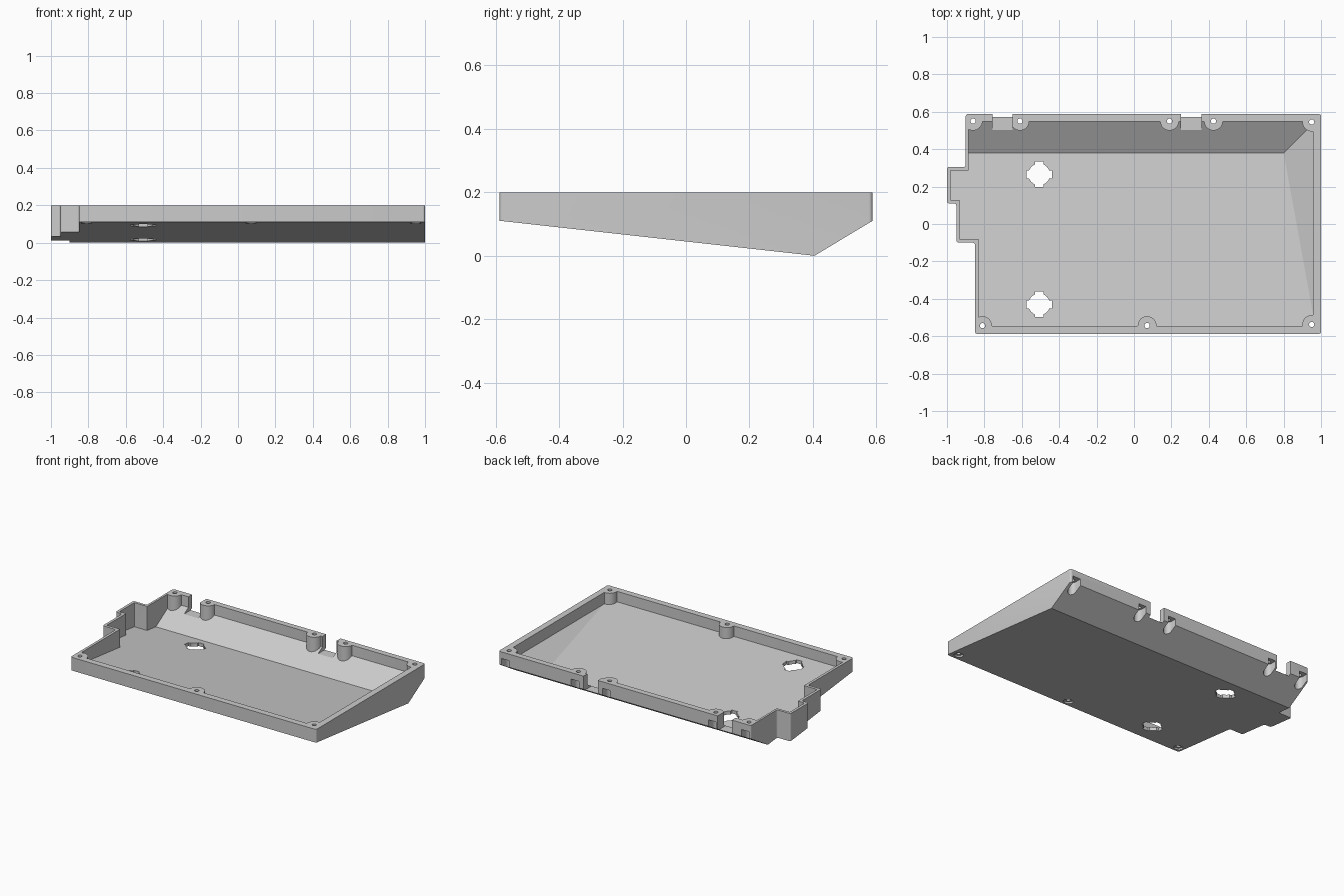
import bpy, bmesh, math
from mathutils import Vector

cube = bpy.data.objects.get("Cube")
if cube:
    bpy.data.objects.remove(cube, do_unlink=True)

plastic = bpy.data.materials.new("grey_plastic")
plastic.use_nodes = True
GREY = (0.6, 0.6, 0.6, 1)
plastic.diffuse_color = GREY
plastic.node_tree.nodes["Principled BSDF"].inputs["Base Color"].default_value = GREY


def to_object(name, bm):
    bmesh.ops.recalc_face_normals(bm, faces=bm.faces)
    mesh = bpy.data.meshes.new(name)
    bm.to_mesh(mesh)
    bm.free()
    mesh.materials.append(plastic)
    obj = bpy.data.objects.new(name, mesh)
    bpy.context.collection.objects.link(obj)
    return obj


def prism(name, points, z0, z1):
    bm = bmesh.new()
    face = bm.faces.new([bm.verts.new((x, y, z0)) for x, y in points])
    top = bmesh.ops.extrude_face_region(bm, geom=[face])["geom"]
    for v in top:
        if isinstance(v, bmesh.types.BMVert):
            v.co.z = z1
    return to_object(name, bm)


def box(name, x0, x1, y0, y1, z0, z1):
    return prism(name, [(x0, y0), (x1, y0), (x1, y1), (x0, y1)], z0, z1)


def cylinder(name, x, y, r, z0, z1, sides=32):
    ring = [(x + r * math.cos(math.tau * i / sides),
             y + r * math.sin(math.tau * i / sides)) for i in range(sides)]
    return prism(name, ring, z0, z1)


def above_planes(name, planes):
    """Large block trimmed to the space above sloping planes."""
    bm = bmesh.new()
    bmesh.ops.create_cube(bm, size=4)
    for point, normal in planes:
        bmesh.ops.bisect_plane(bm, geom=bm.verts[:] + bm.edges[:] + bm.faces[:],
                               plane_co=point, plane_no=Vector(normal).normalized(),
                               clear_inner=True)
        bmesh.ops.holes_fill(bm, edges=[e for e in bm.edges if e.is_boundary])
    return to_object(name, bm)


def boolean(target, tool, operation="DIFFERENCE"):
    mod = target.modifiers.new("cut", "BOOLEAN")
    mod.object, mod.operation, mod.solver = tool, operation, "EXACT"
    bpy.context.view_layer.objects.active = target
    bpy.ops.object.modifier_apply(modifier=mod.name)
    bpy.data.objects.remove(tool, do_unlink=True)


def round_uprights(obj, radius):
    bm = bmesh.new()
    bm.from_mesh(obj.data)
    edges = [e for e in bm.edges if len(e.link_faces) == 2
             and abs(e.verts[0].co.z - e.verts[1].co.z) > 0.1
             and e.calc_face_angle() > 0.6]
    bmesh.ops.bevel(bm, geom=edges, offset=radius, segments=4, profile=0.5,
                    affect="EDGES", clamp_overlap=True)
    bm.to_mesh(obj.data)
    bm.free()


# Outer shell: stepped outline with a two-slope underside
tray = prism("tray_case", [(-.9, .588), (1, .588), (1, -.588), (-.85, -.588), (-.85, -.1),
                           (-.95, -.1), (-.95, .11), (-1, .11), (-1, .305), (-.9, .305)], -1, .2)
round_uprights(tray, .012)
ridge = (0, .405, 0)
boolean(tray, above_planes("underside", [(ridge, (0, .11, .99)), (ridge, (0, -.11, .183))]),
        "INTERSECT")

# Cavity with bosses left standing, sloped floor, back and left side
back_screws = [(-.86, .55), (-.61, .55), (.19, .55), (.425, .55), (.95, .545)]
front_screws = [(-.81, -.543), (.07, -.543), (.95, -.537)]
cavity = prism("cavity", [(-.885, .548), (.957, .548), (.957, -.545), (-.832, -.545),
                          (-.832, -.08), (-.932, -.08), (-.932, .127), (-.982, .127),
                          (-.982, .287), (-.885, .287)], -1, .5)
for x, y in back_screws + front_screws:
    boolean(cavity, cylinder("boss", x, y, .05, -1.2, .7))
round_uprights(cavity, .014)
inner = (.8, .38, .026)
boolean(cavity, above_planes("floor", [(inner, (0, .11, .99)), (inner, (0, -.61, 1)),
                                       (inner, (-.61, 0, 1))]), "INTERSECT")
boolean(tray, cavity)

# Cable notches in the back wall
for x0, x1 in [(-.757, -.65), (.252, .36)]:
    boolean(tray, box("notch", x0, x1, .45, .7, .1, .4))

# Screw holes and the nut pockets beneath them
for x, y in back_screws + front_screws:
    boolean(tray, cylinder("screw_hole", x, y, .014, -.2, .4, 16))
for x, y in back_screws:
    boolean(tray, cylinder("nut_pocket", x, y, .029, -.2, .155, 24))
    boolean(tray, box("nut_slot", x - .029, x + .029, y, .7, -.2, .155))
for x, y in front_screws:
    boolean(tray, cylinder("nut_pocket", x, y, .029, -.2, .118, 24))

# Round floor openings with four key slots
for y in (.265, -.43):
    boolean(tray, cylinder("floor_opening", -.507, y, .058, -.2, .3))
    for half_x, half_y in [(.068, .022), (.022, .068)]:
        boolean(tray, box("key_slot", -.507 - half_x, -.507 + half_x,
                          y - half_y, y + half_y, -.2, .3))

bpy.ops.object.select_all(action="DESELECT")
tray.select_set(True)
bpy.context.view_layer.objects.active = tray
bpy.ops.object.shade_smooth_by_angle(angle=math.radians(30))
